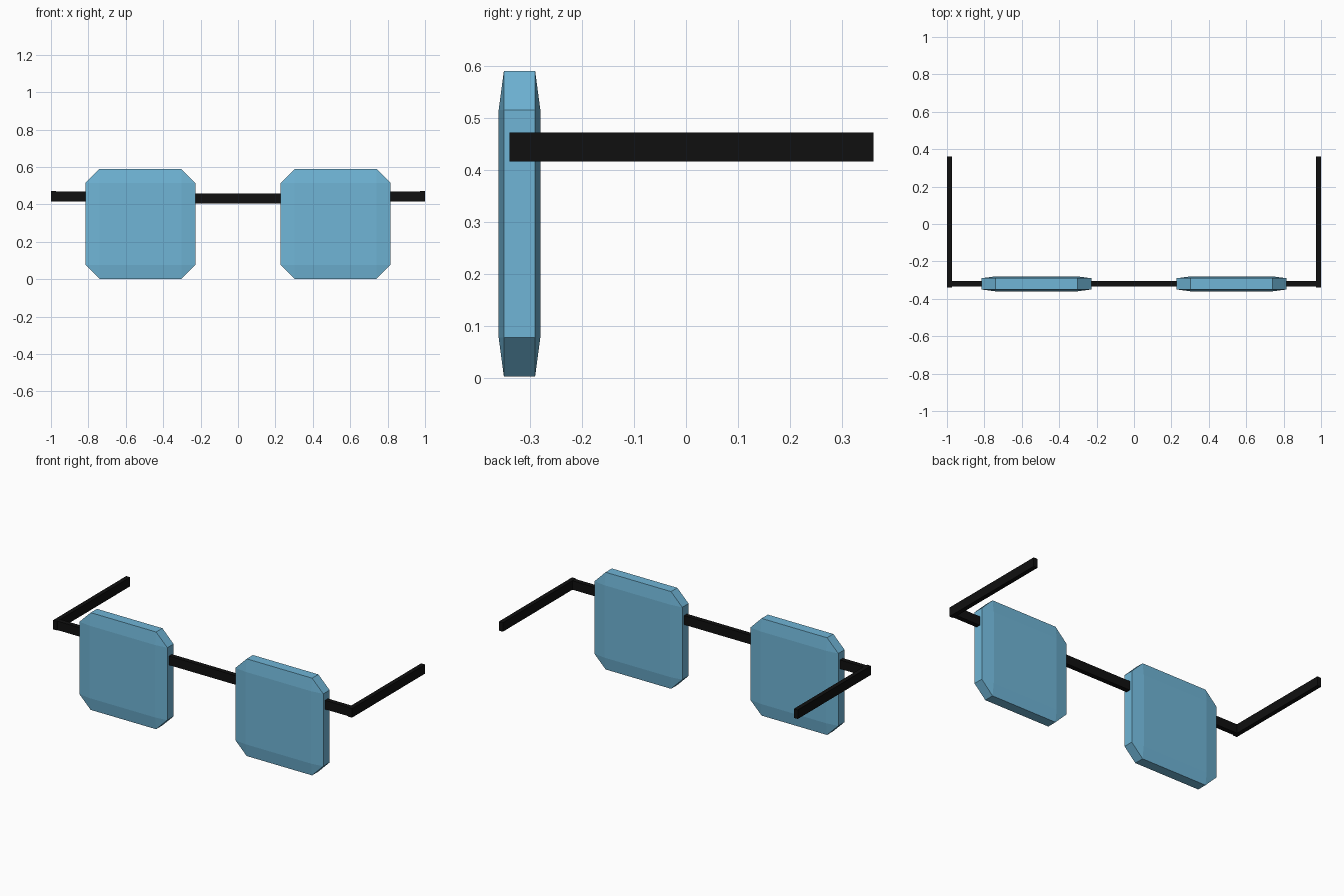
import bpy, bmesh
from mathutils import Vector

if "Cube" in bpy.data.objects:
    bpy.data.objects.remove(bpy.data.objects["Cube"])


def material(name, color):
    m = bpy.data.materials.new(name)
    m.diffuse_color = color
    m.use_nodes = True
    m.node_tree.nodes["Principled BSDF"].inputs["Base Color"].default_value = m.diffuse_color
    return m


BLUE = material("lens_blue", (0.16, 0.46, 0.67, 1))
BLACK = material("frame_black", (0.005, 0.005, 0.005, 1))


def finish(name, bm, mat):
    bmesh.ops.recalc_face_normals(bm, faces=bm.faces)
    me = bpy.data.meshes.new(name)
    bm.to_mesh(me)
    bm.free()
    me.materials.append(mat)
    ob = bpy.data.objects.new(name, me)
    bpy.context.collection.objects.link(ob)
    return ob


def box(name, lo, hi, mat):
    lo, hi = Vector(lo), Vector(hi)
    bm = bmesh.new()
    bmesh.ops.create_cube(bm, size=1)
    bmesh.ops.scale(bm, vec=hi - lo, verts=bm.verts)
    bmesh.ops.translate(bm, vec=(lo + hi) / 2, verts=bm.verts)
    return finish(name, bm, mat)


def lens(name, cx):
    # Chamfered block: raised rectangle on each face, octagonal rim
    cy, cz, half, inner = -0.32, 0.296, 0.294, 0.219
    bm = bmesh.new()
    for sx in (-1, 1):
        for sy in (-1, 1):
            for sz in (-1, 1):
                for x, y, z in ((inner, 0.04, inner),
                                (half, 0.03, inner),
                                (inner, 0.03, half)):
                    bm.verts.new((cx + sx * x, cy + sy * y, cz + sz * z))
    bmesh.ops.convex_hull(bm, input=bm.verts)
    bmesh.ops.dissolve_limit(bm, angle_limit=0.01, verts=bm.verts, edges=bm.edges)
    return finish(name, bm, BLUE)


# Bridge between the lenses
box("bridge", (-0.24, -0.334, 0.404), (0.24, -0.306, 0.459), BLACK)

for side, s in (("left", -1), ("right", 1)):
    lens(side + "_lens", s * 0.522)
    # Short end piece from lens to hinge, then the temple arm
    x0, x1 = sorted((s * 0.80, s * 0.985))
    box(side + "_end_piece", (x0, -0.334, 0.416), (x1, -0.306, 0.470), BLACK)
    x0, x1 = sorted((s * 0.974, s * 1.0))
    box(side + "_temple_arm", (x0, -0.339, 0.416), (x1, 0.36, 0.471), BLACK)
